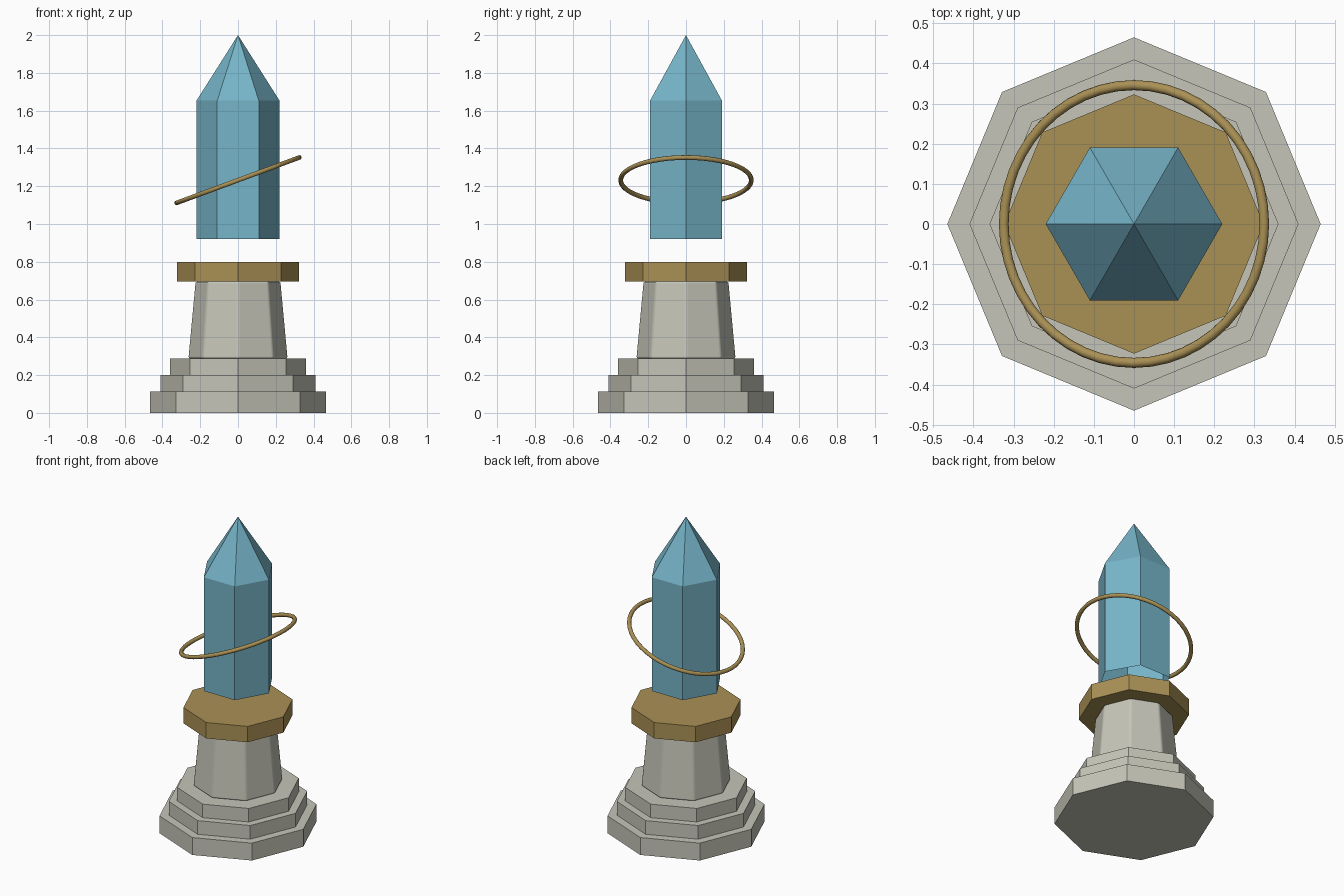
import bpy, bmesh, math

if "Cube" in bpy.data.objects:
    bpy.data.objects.remove(bpy.data.objects["Cube"])


def material(name, rgb):
    m = bpy.data.materials.new(name)
    m.diffuse_color = (*rgb, 1)
    m.use_nodes = True
    m.node_tree.nodes["Principled BSDF"].inputs["Base Color"].default_value = m.diffuse_color
    return m


stone = material("stone", (0.56, 0.56, 0.48))
gold = material("gold", (0.40, 0.28, 0.09))
blue = material("crystal_blue", (0.18, 0.46, 0.58))


def prism(name, sides, rings, mat, apex=None, bottom=True):
    """Stack of regular polygons (radius, z), capped flat or with a point."""
    bm = bmesh.new()
    loops = []
    for r, z in rings:
        loops.append([bm.verts.new((r * math.cos(2 * math.pi * i / sides),
                                    r * math.sin(2 * math.pi * i / sides), z))
                      for i in range(sides)])
    for a, b in zip(loops, loops[1:]):
        for i in range(sides):
            j = (i + 1) % sides
            bm.faces.new((a[i], a[j], b[j], b[i]))
    if bottom:
        bm.faces.new(loops[0][::-1])
    if apex is None:
        bm.faces.new(loops[-1])
    else:
        tip = bm.verts.new((0, 0, apex))
        for i in range(sides):
            bm.faces.new((loops[-1][i], loops[-1][(i + 1) % sides], tip))
    me = bpy.data.meshes.new(name)
    bm.to_mesh(me)
    bm.free()
    me.materials.append(mat)
    ob = bpy.data.objects.new(name, me)
    bpy.context.collection.objects.link(ob)
    return ob


# Stepped octagonal base
for name, r, z0, z1 in (("base_step_lower", 0.465, 0.0, 0.112),
                        ("base_step_middle", 0.41, 0.112, 0.20),
                        ("base_step_upper", 0.36, 0.20, 0.287)):
    prism(name, 8, [(r, z0), (r, z1)], stone)

# Tapered column with slightly softened edges
column = prism("column", 8, [(0.265, 0.287), (0.227, 0.696)], stone)
bevel = column.modifiers.new("soft_edges", 'BEVEL')
bevel.width = 0.012
bevel.segments = 2
bevel.limit_method = 'ANGLE'
bevel.angle_limit = math.radians(30)
bevel.harden_normals = True
for p in column.data.polygons:
    p.use_smooth = True

# Gold collar
prism("collar", 8, [(0.323, 0.696), (0.323, 0.798)], gold)

# Floating six-sided crystal, open underneath
prism("crystal", 6, [(0.22, 0.921), (0.22, 1.653)], blue, apex=2.0, bottom=False)

# Tilted ring
bpy.ops.mesh.primitive_torus_add(major_radius=0.346, minor_radius=0.0125,
                                 major_segments=48, minor_segments=10,
                                 location=(0, 0, 1.232),
                                 rotation=(0, math.radians(-20.3), 0))
ring = bpy.context.object
ring.name = "ring"
ring.data.materials.append(gold)
bpy.ops.object.shade_smooth()
